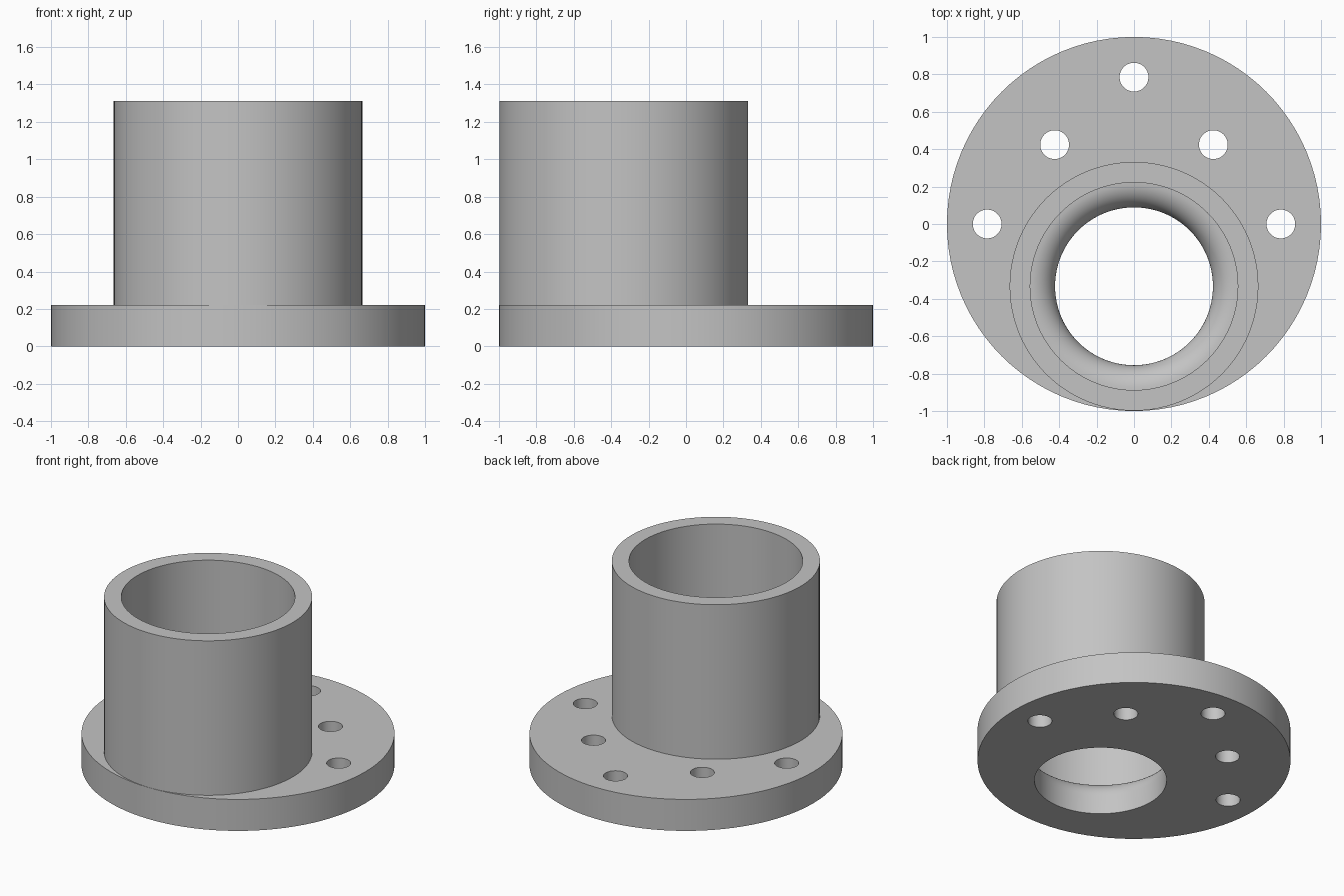
import bpy, bmesh, math
from mathutils import Matrix, Vector

cube = bpy.data.objects.get("Cube")
if cube:
    bpy.data.objects.remove(cube, do_unlink=True)

SEGMENTS = 96
FLANGE_TOP, SLEEVE_TOP = 0.222, 1.311
SLEEVE_Y = -0.333
BORE_R, THROAT_R, FILLET_Z = 0.555, 0.422, 0.133

metal = bpy.data.materials.new("plain grey")
metal.use_nodes = True
grey = (0.55, 0.55, 0.55, 1)
metal.diffuse_color = grey
metal.node_tree.nodes["Principled BSDF"].inputs["Base Color"].default_value = grey


def lathe(name, profile, x=0, y=0, segments=SEGMENTS):
    """Closed solid turned from (radius, z) points, capped at both ends."""
    bm = bmesh.new()
    rings = []
    for r, z in profile:
        rings.append([bm.verts.new((x + r * math.sin(math.tau * i / segments),
                                    y - r * math.cos(math.tau * i / segments), z))
                      for i in range(segments)])
    for low, high in zip(rings, rings[1:]):
        for i in range(segments):
            j = (i + 1) % segments
            bm.faces.new((low[i], low[j], high[j], high[i]))
    bm.faces.new(rings[0][::-1])
    bm.faces.new(rings[-1])
    bmesh.ops.recalc_face_normals(bm, faces=bm.faces)
    mesh = bpy.data.meshes.new(name)
    bm.to_mesh(mesh)
    bm.free()
    mesh.materials.append(metal)
    obj = bpy.data.objects.new(name, mesh)
    bpy.context.collection.objects.link(obj)
    return obj


def combine(target, tool, operation):
    """Apply a boolean and remove the tool."""
    mod = target.modifiers.new(operation, 'BOOLEAN')
    mod.operation, mod.object, mod.solver = operation, tool, 'EXACT'
    bpy.context.view_layer.objects.active = target
    bpy.ops.object.modifier_apply(modifier=mod.name)
    bpy.data.objects.remove(tool, do_unlink=True)


# Round flange with the sleeve standing at its front edge
body = lathe("flange_with_sleeve", [(1, 0), (1, FLANGE_TOP)])
sleeve = lathe("sleeve", [(0.665, 0.05), (0.665, SLEEVE_TOP)], y=SLEEVE_Y)
combine(body, sleeve, 'UNION')

# Bore: narrow throat rounding out to the wide sleeve interior
fillet_r = BORE_R - THROAT_R
steps = 12
profile = [(THROAT_R, -0.1)]
for i in range(steps + 1):
    a = math.pi / 2 * i / steps
    profile.append((THROAT_R + fillet_r * (1 - math.cos(a)),
                    FILLET_Z + fillet_r * math.sin(a)))
profile.append((BORE_R, SLEEVE_TOP + 0.1))
combine(body, lathe("bore", profile, y=SLEEVE_Y), 'DIFFERENCE')

# Five bolt holes around the back half
for angle, distance in ((0, 0.785), (45, 0.6), (90, 0.785), (135, 0.6), (180, 0.785)):
    a = math.radians(angle)
    hole = lathe("bolt_hole", [(0.077, -0.1), (0.077, 0.5)],
                 distance * math.cos(a), distance * math.sin(a), 48)
    combine(body, hole, 'DIFFERENCE')

# Smooth round walls with crisp rims
bpy.ops.object.select_all(action='DESELECT')
body.select_set(True)
bpy.context.view_layer.objects.active = body
bpy.ops.object.shade_smooth_by_angle(angle=math.radians(30))
